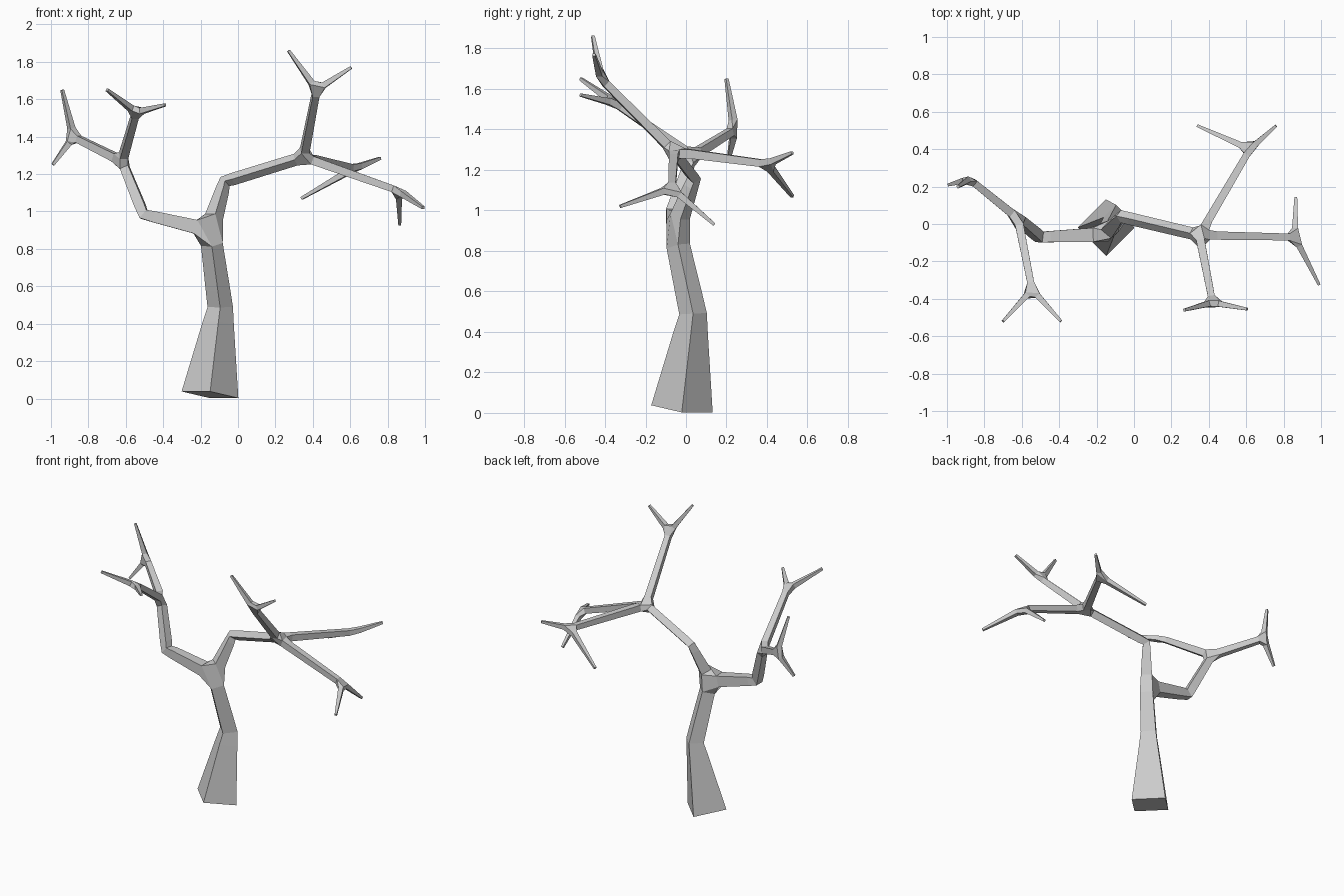
import bpy

if "Cube" in bpy.data.objects:
    bpy.data.objects.remove(bpy.data.objects["Cube"])

# Branch skeleton: name -> (parent, position, radius)
nodes = {
    # trunk
    "base": (None, (-0.15, -0.02, 0.02), 0.108),
    "trunk": ("base", (-0.095, 0.035, 0.49), 0.048),
    "fork": ("trunk", (-0.15, -0.055, 0.90), 0.04),
    # left limb
    "left_elbow": ("fork", (-0.505, -0.07, 0.985), 0.028),
    "left_fork": ("left_elbow", (-0.62, 0.03, 1.27), 0.023),
    "left_front": ("left_fork", (-0.545, -0.35, 1.53), 0.018),
    "left_back": ("left_fork", (-0.88, 0.24, 1.40), 0.018),
    # right limb
    "right_elbow": ("fork", (-0.07, 0.04, 1.16), 0.024),
    "right_fork": ("right_elbow", (0.35, -0.06, 1.29), 0.023),
    "right_front": ("right_fork", (0.42, -0.42, 1.65), 0.018),
    "right_side": ("right_fork", (0.86, -0.07, 1.11), 0.018),
    "right_back": ("right_fork", (0.62, 0.40, 1.23), 0.018),
}

# Every outer branch ends in a pair of twigs
twigs = {
    "left_front": [(-0.70, -0.52, 1.65), (-0.39, -0.52, 1.57)],
    "left_back": [(-0.94, 0.20, 1.65), (-0.99, 0.21, 1.25)],
    "right_front": [(0.27, -0.46, 1.86), (0.605, -0.455, 1.77)],
    "right_side": [(0.99, -0.325, 1.02), (0.865, 0.14, 0.93)],
    "right_back": [(0.34, 0.525, 1.07), (0.76, 0.525, 1.285)],
}
for parent, tips in twigs.items():
    for i, tip in enumerate(tips):
        nodes[f"{parent}_twig_{i}"] = (parent, tip, 0.0075)

names = list(nodes)
verts = [nodes[n][1] for n in names]
edges = [(names.index(nodes[n][0]), i) for i, n in enumerate(names) if nodes[n][0]]

# Skin the skeleton with four-sided tapering limbs
mesh = bpy.data.meshes.new("bare_tree")
mesh.from_pydata(verts, edges, [])
tree = bpy.data.objects.new("bare_tree", mesh)
bpy.context.collection.objects.link(tree)
skin = tree.modifiers.new("Skin", 'SKIN')
skin.branch_smoothing = 0.0
skin.use_smooth_shade = False
for i, n in enumerate(names):
    sv = mesh.skin_vertices[0].data[i]
    sv.radius = (nodes[n][2], nodes[n][2])
    sv.use_root = (i == 0)
